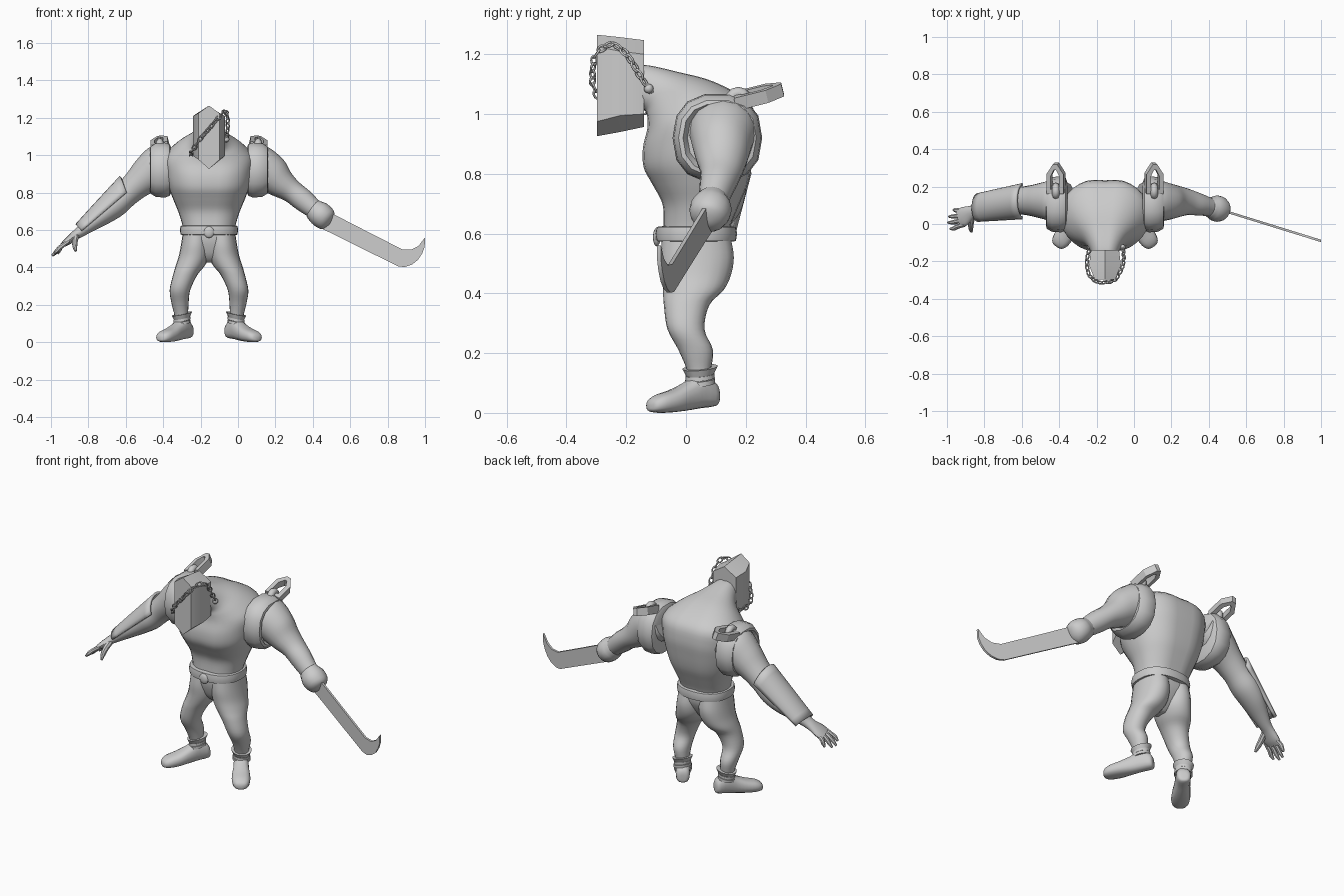
import bpy, bmesh, math
from mathutils import Vector as V, Matrix

if "Cube" in bpy.data.objects:
    bpy.data.objects.remove(bpy.data.objects["Cube"])

CX = -0.155  # body centre line


def finish(name, bm, angle=40):
    bmesh.ops.recalc_face_normals(bm, faces=bm.faces)
    me = bpy.data.meshes.new(name)
    bm.to_mesh(me)
    bm.free()
    ob = bpy.data.objects.new(name, me)
    bpy.context.collection.objects.link(ob)
    bpy.ops.object.select_all(action='DESELECT')
    ob.select_set(True)
    bpy.context.view_layer.objects.active = ob
    bpy.ops.object.shade_smooth_by_angle(angle=math.radians(angle))
    return ob


def spline(rows, sub):
    """Catmull-Rom through rows of vectors."""
    out = []
    for i in range(len(rows) - 1):
        p0, p1, p2, p3 = (rows[max(0, min(len(rows) - 1, i + k))] for k in (-1, 0, 1, 2))
        for j in range(sub):
            t = j / sub
            out.append([0.5 * (2 * b + (c - a) * t + (2 * a - 5 * b + 4 * c - d) * t * t
                               + (3 * b - a - 3 * c + d) * t ** 3)
                        for a, b, c, d in zip(p0, p1, p2, p3)])
    return out + [rows[-1]]


def loft(name, rings, n=20, sub=4, e=1.0, groove=0, angle=40):
    """Skin rings of (centre, u axis, v axis)."""
    bm, prev = bmesh.new(), None
    rows = [[V(r[0]), V(r[1]), V(r[2])] for r in rings]
    rows = spline(rows, sub) if sub > 1 else rows
    for k, (c, u, v) in enumerate(rows):
        ring = []
        for i in range(n):
            a = 2 * math.pi * (i + 0.5 * (n < 14)) / n
            ca, sa = math.cos(a), math.sin(a)
            f = 1 - groove * math.exp(-(ca / 0.22) ** 2)
            ring.append(bm.verts.new(c + u * math.copysign(abs(ca) ** e, ca)
                                     + v * math.copysign(abs(sa) ** e, sa) * f))
        if prev:
            for i in range(n):
                bm.faces.new((prev[i], prev[(i + 1) % n], ring[(i + 1) % n], ring[i]))
        if k in (0, len(rows) - 1):
            bm.faces.new(ring)
        prev = ring
    return finish(name, bm, angle)


def limb(name, pts, n=16, sub=4):
    """Tube through (x, y, z, y radius, other radius)."""
    rings = []
    for i, p in enumerate(pts):
        d = (V(pts[min(i + 1, len(pts) - 1)][:3]) - V(pts[max(i - 1, 0)][:3])).normalized()
        w = d.cross(V((0, 1, 0))).normalized()
        rings.append((p[:3], w.cross(d).normalized() * p[3], w * p[4]))
    return loft(name, rings, n, sub)


def ball(name, c, r, scale=(1, 1, 1)):
    bm = bmesh.new()
    bmesh.ops.create_uvsphere(bm, u_segments=14, v_segments=9, radius=r)
    bmesh.ops.transform(bm, matrix=Matrix.Translation(c) @ Matrix.Diagonal((*scale, 1)), verts=bm.verts)
    return finish(name, bm)


# torso and pelvis: front y, front z, back y, back z, half width; torso bends forward into the neck
torso = [(-.083, .6, .15, .6, .14), (-.08, .63, .155, .63, .143), (-.085, .70, .185, .70, .165),
         (-.12, .765, .215, .77, .193), (-.15, .82, .235, .86, .218), (-.153, .885, .245, .95, .232),
         (-.137, .95, .22, 1.04, .235), (-.135, .99, .10, 1.11, .175),
         (-.14, 1.01, -.03, 1.145, .11), (-.17, 1.02, -.125, 1.166, .075), (-.2, 1.03, -.17, 1.165, .07)]
pelvis = [(-.08, .6, .15, .6, .138), (-.077, .54, .145, .54, .138), (-.058, .48, .115, .48, .10),
          (-.035, .445, .085, .445, .06), (-.01, .425, .06, .425, .02)]
for name, prof, g in (("torso", torso, .06), ("pelvis", pelvis, .04)):
    loft(name, [((CX, (a + c) / 2, (b + d) / 2), (w, 0, 0), (0, (c - a) / 2, (d - b) / 2))
                for a, b, c, d, w in prof], 32, 4, .9, g)

# belt and buckle
loft("belt", [((CX, .034, z), (.149 + r, 0, 0), (0, .13 + r, 0))
              for z, r in ((.572, -.02), (.575, .003), (.6, .007), (.622, .003), (.625, -.02))], 28, 1, .85)
ball("buckle", (CX, -.098, .588), .028, (1, .45, 1.1))

for s, side in ((-1, "right"), (1, "left")):
    def X(o):
        return CX + s * o

    # trouser leg: z, x offset, x radius, front y, back y
    leg = [(.585, .068, .072, -.08, .15), (.52, .072, .078, -.085, .16), (.46, .08, .082, -.08, .15),
           (.41, .10, .078, -.077, .125), (.36, .127, .065, -.074, .078), (.28, .155, .055, -.062, .062),
           (.21, .155, .046, -.025, .09), (.14, .148, .036, .004, .083), (.09, .147, .035, .01, .08)]
    loft(side + "_leg", [((X(o), (f + b) / 2, z), (r, 0, 0), (0, (b - f) / 2, 0))
                         for z, o, r, f, b in leg], 20, 4, .95)

    # shoe, turned outward: distance, half width, bottom, top
    d, w = V((s * .57, -.82, 0)), V((.82, s * .57, 0))
    shoe = [(-.068, .012, .035, .06), (-.058, .035, .022, .10), (0, .04, .015, .135), (.05, .043, .008, .105),
            (.11, .05, .002, .078), (.165, .047, 0, .062), (.195, .032, .004, .045), (.203, .008, .012, .028)]
    loft(side + "_shoe", [(V((X(.144), .045, (lo + hi) / 2)) + d * t, w * h, (0, 0, (hi - lo) / 2))
                          for t, h, lo, hi in shoe], 16, 3, .8)

    # ankle wraps and flared cuff
    for k, (z0, r0, z1, r1) in enumerate(((.096, .047, .112, .047), (.114, .045, .128, .045),
                                          (.126, .042, .152, .054))):
        loft(f"{side}_ankle_wrap_{k}", [((X(.145), .047, z), (r, 0, s * -.2 * r), (0, r * 1.1, .1 * r)) for z, r in
             ((z0, r0 - .012), (z0, r0), (z1, r1), (z1, r1 - .012))], 14, 1)

    # shoulder guard: offset, y radius, z radius
    guard = [(.20, .115, .12), (.21, .14, .14), (.235, .15, .15), (.285, .146, .146), (.312, .13, .128),
             (.315, .115, .115), (.29, .10, .10)]
    loft(side + "_shoulder_guard", [((X(o), .105, .92), (0, a, 0), (0, 0, b)) for o, a, b in guard],
         14, 1, .85, angle=30)

    # carrying link, pointed at the back, with its bracket
    u, v = V((s * .97, 0, -.24)), V((0, .96, .24))
    nrm = u.cross(v).normalized() * .022
    outer = [(-.047, 0), (.047, 0), (.047, .11), (.012, .165), (-.012, .165), (-.047, .11)]
    base = V((X(.263), .165, 1.043))
    bm = bmesh.new()
    secs = []
    for a, b in outer:
        ia, ib = a * .5, .075 + (b - .075) * .66
        secs.append([bm.verts.new(base + u * p + v * q + nrm * h)
                     for p, q, h in ((a, b, 1), (a, b, -1), (ia, ib, -1), (ia, ib, 1))])
    for i in range(6):
        p, q = secs[i], secs[(i + 1) % 6]
        for j in range(4):
            bm.faces.new((p[j], p[(j + 1) % 4], q[(j + 1) % 4], q[j]))
    finish(side + "_shoulder_link", bm, 30)
    bpy.ops.mesh.primitive_torus_add(location=(X(.263), .175, 1.045), rotation=(0, math.pi / 2, 0),
                                     major_radius=.026, minor_radius=.02, major_segments=12, minor_segments=8)
    bpy.context.object.name = side + "_link_bracket"
    bpy.ops.object.shade_smooth()

# blade-side arm and its wrist cuff
limb("left_arm", [(.05, .12, .97, .10, .10), (.11, .125, .945, .115, .11), (.18, .12, .895, .10, .102),
                  (.235, .12, .845, .085, .078), (.29, .117, .805, .07, .062), (.345, .105, .762, .06, .06),
                  (.40, .092, .717, .05, .052), (.455, .08, .675, .04, .042)])
limb("wrist_cuff", [(.395, .09, .717, .03, .03), (.398, .09, .715, .05, .052), (.41, .088, .706, .056, .058),
                    (.435, .084, .688, .07, .066), (.465, .078, .662, .066, .064), (.485, .073, .645, .045, .05),
                    (.496, .07, .638, .012, .012)], 16, 2)

# curved blade
prof = [(.45, .715), (.5, .69), (.69, .592), (.877, .497), (.925, .495), (.965, .515), (1, .56),
        (.998, .51), (.985, .475), (.962, .44), (.93, .415), (.89, .402), (.855, .406), (.68, .493), (.49, .587), (.44, .61)]
bm = bmesh.new()
face = bm.faces.new([bm.verts.new((x, .058 - .31 * (x - .5), z)) for x, z in prof])
new = bmesh.ops.extrude_face_region(bm, geom=[face])["geom"]
bmesh.ops.translate(bm, vec=(0, .013, 0), verts=[g for g in new if isinstance(g, bmesh.types.BMVert)])
finish("blade", bm, 30)

# hand-side arm
limb("right_arm", [(-.36, .12, .97, .10, .10), (-.42, .125, .945, .115, .11), (-.48, .125, .895, .10, .10),
                   (-.54, .125, .845, .085, .08), (-.60, .125, .79, .075, .07), (-.66, .12, .735, .08, .07),
                   (-.72, .108, .685, .072, .058), (-.79, .085, .632, .053, .042), (-.84, .07, .593, .038, .03),
                   (-.87, .06, .572, .038, .025), (-.91, .04, .54, .052, .02), (-.935, .03, .522, .045, .014)])

# forearm plate: curved shell drawn out to a point at the elbow
a, b, out = V((-.595, .122, .80)), V((-.835, .088, .595)), V((-.66, 0, .75))
bm, prev = bmesh.new(), None
for i in range(9):
    t = i / 8
    row = []
    for j in range(13):
        g = math.radians(-90 + 15 * j)
        p = a.lerp(b, t) + V((0, 1, 0)) * math.sin(g) * (.09 - .02 * t) + out * math.cos(g) * (.085 - .042 * t)
        p += (a - b) * (.1 * max(0, math.cos(g)) * (1 - t) ** 2)
        row.append(bm.verts.new(p))
    if prev:
        for j in range(12):
            bm.faces.new((prev[j], prev[j + 1], row[j + 1], row[j]))
    prev = row
plate = finish("forearm_plate", bm)
mod = plate.modifiers.new("thickness", 'SOLIDIFY')
mod.thickness = .014
mod.offset = 0

# fingers and thumb
for k, (y0, y1, x1, z1) in enumerate(((.07, .075, -.965, .472), (.045, .04, -.99, .462),
                                      (.02, .008, -.995, .462), (-.003, -.025, -.982, .475))):
    limb(f"finger_{k}", [(-.905, y0, .54, .012, .012), (-.945, (y0 + y1) / 2, .512, .013, .013),
                         ((x1 - .945) / 2, y1, (z1 + .512) / 2, .012, .012), (x1, y1, z1, .006, .006)], 8, 2)
limb("thumb", [(-.865, .045, .572, .018, .018), (-.872, .005, .54, .018, .016),
               (-.872, -.025, .51, .014, .013), (-.868, -.042, .487, .006, .006)], 8, 2)

# helmet: six-sided slab, tapered toward the front
bm, prev = bmesh.new(), None
for y, w, top, sh, lo, bot in ((-.14, .075, 1.247, 1.2, 1.0, .957), (-.22, .085, 1.257, 1.21, .995, .94),
                               (-.297, .055, 1.265, 1.225, .975, .926)):
    ring = [bm.verts.new((CX + x, y, z)) for x, z in
            ((0, top), (w, sh), (w, lo), (0, bot), (-w, lo), (-w, sh))]
    if prev:
        for i in range(6):
            bm.faces.new((prev[i], prev[(i + 1) % 6], ring[(i + 1) % 6], ring[i]))
    if y in (-.14, -.297):
        bm.faces.new(ring)
    prev = ring
finish("helmet", bm, 30)

# chain slung across the helmet, ending in two studs
path = [(-.062, -.125, 1.085), (-.056, -.155, 1.13), (-.056, -.2, 1.2), (-.07, -.25, 1.233),
        (-.105, -.3, 1.2), (-.155, -.312, 1.14), (-.2, -.308, 1.09), (-.24, -.27, 1.03),
        (-.252, -.2, 1.005), (-.235, -.12, 1.01)]
pts = [V(p[0]) for p in spline([[V(p)] for p in path], 30)]
links, run = [], 1
for p, q in zip(pts, pts[1:]):
    run += (q - p).length
    if run < .029:
        continue
    run = 0
    bpy.ops.mesh.primitive_torus_add(major_radius=.011, minor_radius=.0038, major_segments=10, minor_segments=6)
    ob = bpy.context.object
    rot = (q - p).to_track_quat('X', 'Z').to_matrix().to_4x4()
    roll = Matrix.Rotation(math.radians(45 + 90 * (len(links) % 2)), 4, 'X')
    ob.data.transform(Matrix.Translation(p) @ rot @ roll @ Matrix.Diagonal((1.6, 1, 1, 1)))
    links.append(ob)
bpy.ops.object.select_all(action='DESELECT')
for ob in links:
    ob.select_set(True)
bpy.context.view_layer.objects.active = links[0]
bpy.ops.object.join()
links[0].name = "helmet_chain"
bpy.ops.object.shade_smooth()
ball("left_chain_stud", path[0], .016)
ball("right_chain_stud", path[-1], .016)
